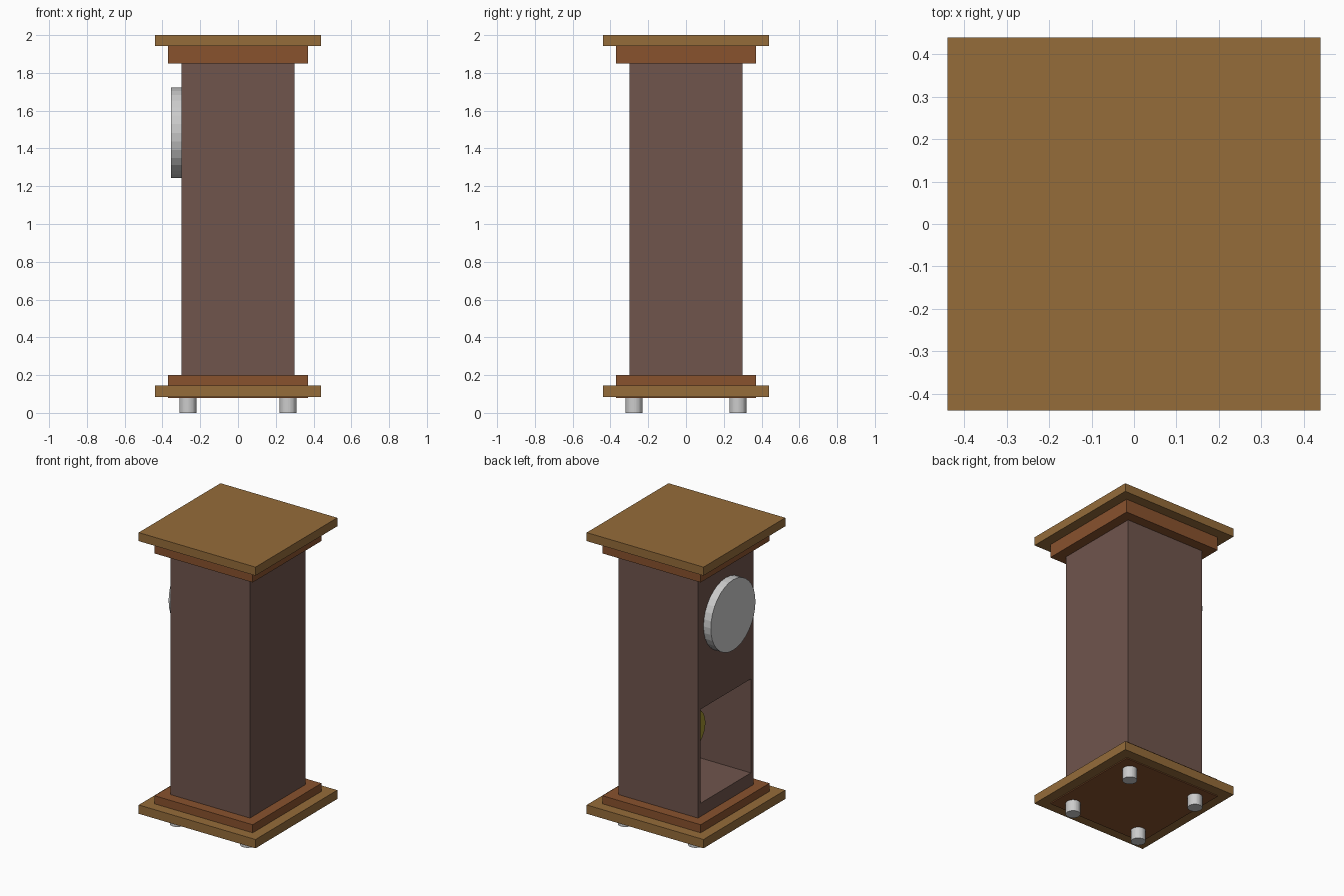
import bpy
from math import radians

if "Cube" in bpy.data.objects:
    bpy.data.objects.remove(bpy.data.objects["Cube"])


def material(name, rgb):
    mat = bpy.data.materials.new(name)
    mat.diffuse_color = (*rgb, 1)
    mat.use_nodes = True
    mat.node_tree.nodes["Principled BSDF"].inputs["Base Color"].default_value = mat.diffuse_color
    return mat


light_wood = material("light_wood", (0.30, 0.15, 0.042))
red_wood = material("red_wood", (0.25, 0.085, 0.027))
dark_wood = material("dark_wood", (0.16, 0.09, 0.073))
brass = material("brass", (0.35, 0.28, 0.03))


def box(name, x, y, z, mat=None):
    """Box from (min, max) ranges."""
    bpy.ops.mesh.primitive_cube_add(size=1, location=[sum(r) / 2 for r in (x, y, z)])
    ob = bpy.context.object
    ob.name = name
    ob.scale = [r[1] - r[0] for r in (x, y, z)]
    bpy.ops.object.transform_apply(location=False, rotation=False, scale=True)
    if mat:
        ob.data.materials.append(mat)
    return ob


def slab(name, half, z, mat):
    return box(name, (-half, half), (-half, half), z, mat)


def cylinder(name, radius, depth, location, mat=None, along_x=False, sides=32):
    bpy.ops.mesh.primitive_cylinder_add(
        vertices=sides, radius=radius, depth=depth, location=location,
        rotation=(0, radians(90) if along_x else 0, 0))
    ob = bpy.context.object
    ob.name = name
    if mat:
        ob.data.materials.append(mat)
    return ob


# Case with the pendulum compartment cut into its -x side
case = slab("case", 0.30, (0.15, 1.90), dark_wood)
cutter = box("compartment_cutter", (-0.4, 0.27), (-0.27, 0.27), (0.29, 0.93), dark_wood)
cutter.hide_render = True
cut = case.modifiers.new("compartment", 'BOOLEAN')
cut.operation = 'DIFFERENCE'
cut.solver = 'EXACT'
cut.object = cutter
bpy.context.view_layer.objects.active = case
bpy.ops.object.modifier_apply(modifier=cut.name)
bpy.data.objects.remove(cutter)

# Base and crown mouldings
slab("base_moulding", 0.37, (0.078, 0.20), red_wood)
slab("base_plate", 0.44, (0.085, 0.145), light_wood)
slab("crown_moulding", 0.37, (1.85, 1.95), red_wood)
slab("crown_plate", 0.44, (1.942, 2.0), light_wood)

# Feet
for x in (-0.265, 0.265):
    for y in (-0.275, 0.275):
        cylinder("foot", 0.046, 0.085, (x, y, 0.0425))

# Clock dial
cylinder("dial", 0.24, 0.075, (-0.3175, 0, 1.483), along_x=True)

# Pendulum hanging in the compartment
cylinder("pendulum_bob", 0.13, 0.04, (-0.035, 0, 0.62), brass, along_x=True)
cylinder("pendulum_rod", 0.012, 0.33, (-0.035, 0, 0.775), brass, sides=12)
